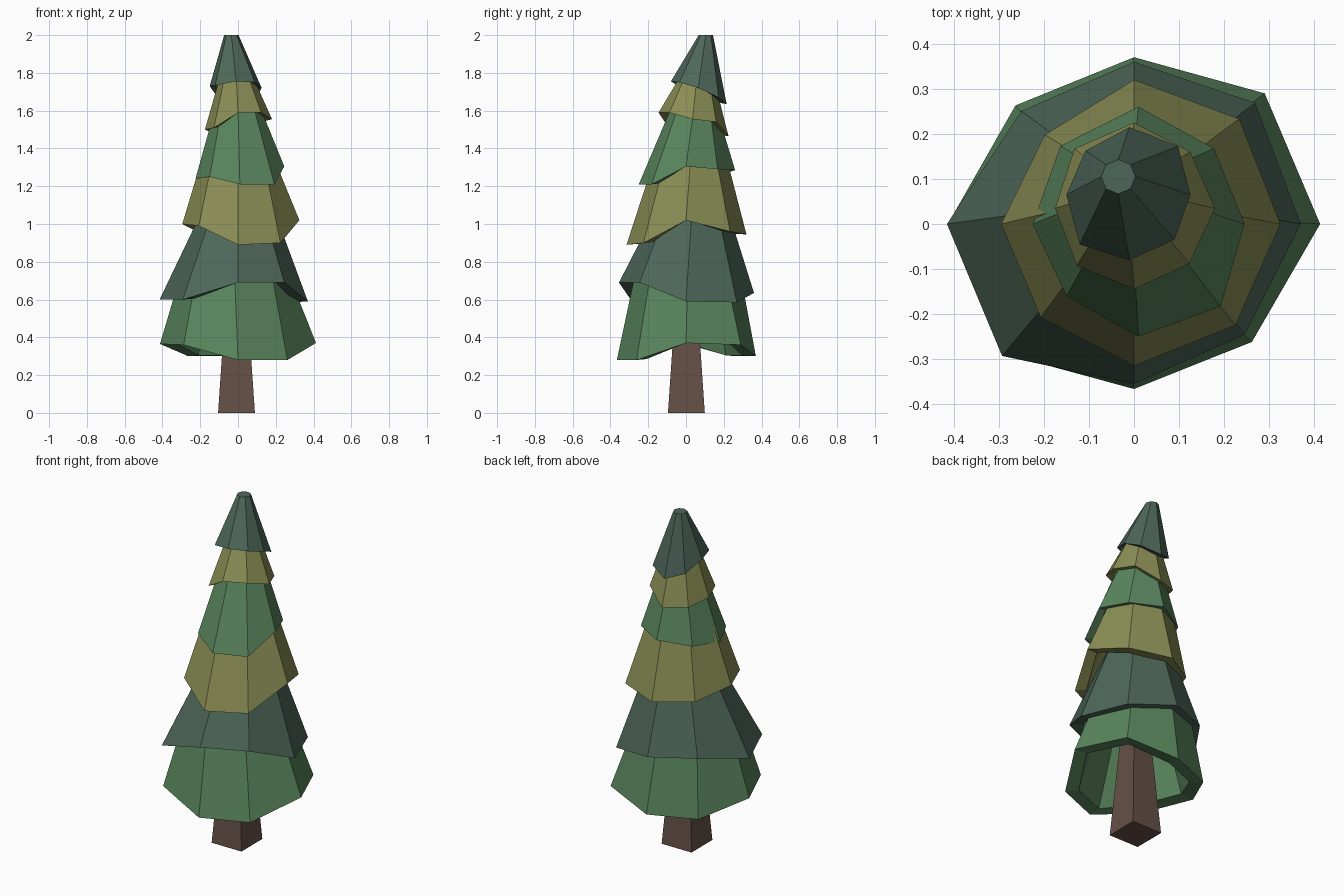
import bpy, math

if "Cube" in bpy.data.objects:
    bpy.data.objects.remove(bpy.data.objects["Cube"])


def material(name, rgb):
    m = bpy.data.materials.new(name)
    m.diffuse_color = (*rgb, 1)
    m.use_nodes = True
    m.node_tree.nodes["Principled BSDF"].inputs["Base Color"].default_value = m.diffuse_color
    return m


GREEN = material("leaf green", (0.10, 0.235, 0.108))
TEAL = material("dark teal green", (0.075, 0.135, 0.10))
OLIVE = material("olive", (0.255, 0.27, 0.09))
BROWN = material("bark brown", (0.13, 0.08, 0.062))


def loft(name, rings, mat):
    """Skin a stack of equal-sized rings and cap both ends."""
    n = len(rings[0])
    verts = [p for ring in rings for p in ring]
    faces = [(k * n + i, k * n + (i + 1) % n, (k + 1) * n + (i + 1) % n, (k + 1) * n + i)
             for k in range(len(rings) - 1) for i in range(n)]
    faces.append(tuple(reversed(range(n))))
    faces.append(tuple(range(len(verts) - n, len(verts))))
    mesh = bpy.data.meshes.new(name)
    mesh.from_pydata(verts, [], faces)
    mesh.materials.append(mat)
    obj = bpy.data.objects.new(name, mesh)
    bpy.context.collection.objects.link(obj)


def ring(centre, radii, heights, phase=0):
    n = len(radii)
    angles = [phase + i * 2 * math.pi / n for i in range(n)]
    return [(centre[0] + r * math.cos(a), centre[1] + r * math.sin(a), z)
            for a, r, z in zip(angles, radii, heights)]


def tier(name, mat, centre, radii, heights, top_centre, top_r, top_z):
    """Hollow eight-sided skirt with a wavy hem; values run anticlockwise from +x."""
    hem = ring(centre, radii, heights)
    lip = ring(centre, [r * 0.8 for r in radii], [z + 0.005 for z in heights])
    ceiling = ring(top_centre, [top_r * 0.7] * 8, [top_z - 0.06] * 8)
    top = ring(top_centre, [top_r] * 8, [top_z] * 8)
    loft(name, [ceiling, lip, hem, top], mat)


# Foliage tiers, bottom to top
tier("foliage_tier_1", GREEN, (0, 0),
     [.413, .41, .37, .372, .413, .407, .366, .37],
     [.37, .36, .30, .30, .365, .36, .28, .28], (-.02, .01), .27, .78)
tier("foliage_tier_2", TEAL, (0, 0),
     [.37, .38, .36, .354, .415, .414, .355, .347],
     [.59, .585, .635, .65, .60, .60, .69, .69], (0, .03), .20, 1.05)
tier("foliage_tier_3", OLIVE, (0, 0),
     [.325, .33, .32, .28, .295, .293, .315, .318],
     [1.02, .96, .945, .95, 1.0, .99, .89, .90], (0, .025), .19, 1.35)
tier("foliage_tier_4", GREEN, (.01, 0),
     [.235, .237, .26, .245, .235, .226, .25, .258],
     [1.305, 1.29, 1.285, 1.26, 1.24, 1.25, 1.21, 1.21], (0, .04), .125, 1.6)
tier("foliage_tier_5", OLIVE, (0, .035),
     [.18, .177, .19, .187, .175, .18, .18, .174],
     [1.555, 1.54, 1.465, 1.48, 1.50, 1.51, 1.59, 1.59], (-.01, .06), .08, 1.8)
tier("foliage_tier_6", TEAL, (-.01, .065),
     [.135, .152, .15, .138, .14, .156, .145, .141],
     [1.72, 1.67, 1.635, 1.67, 1.73, 1.735, 1.755, 1.75], (-.035, .105), .038, 2.0)

# Square tapered trunk
loft("trunk", [ring((-.008, .002), [h * math.sqrt(2)] * 4, [z] * 4, math.pi / 4)
               for h, z in ((.0975, 0), (.05, .7))], BROWN)
